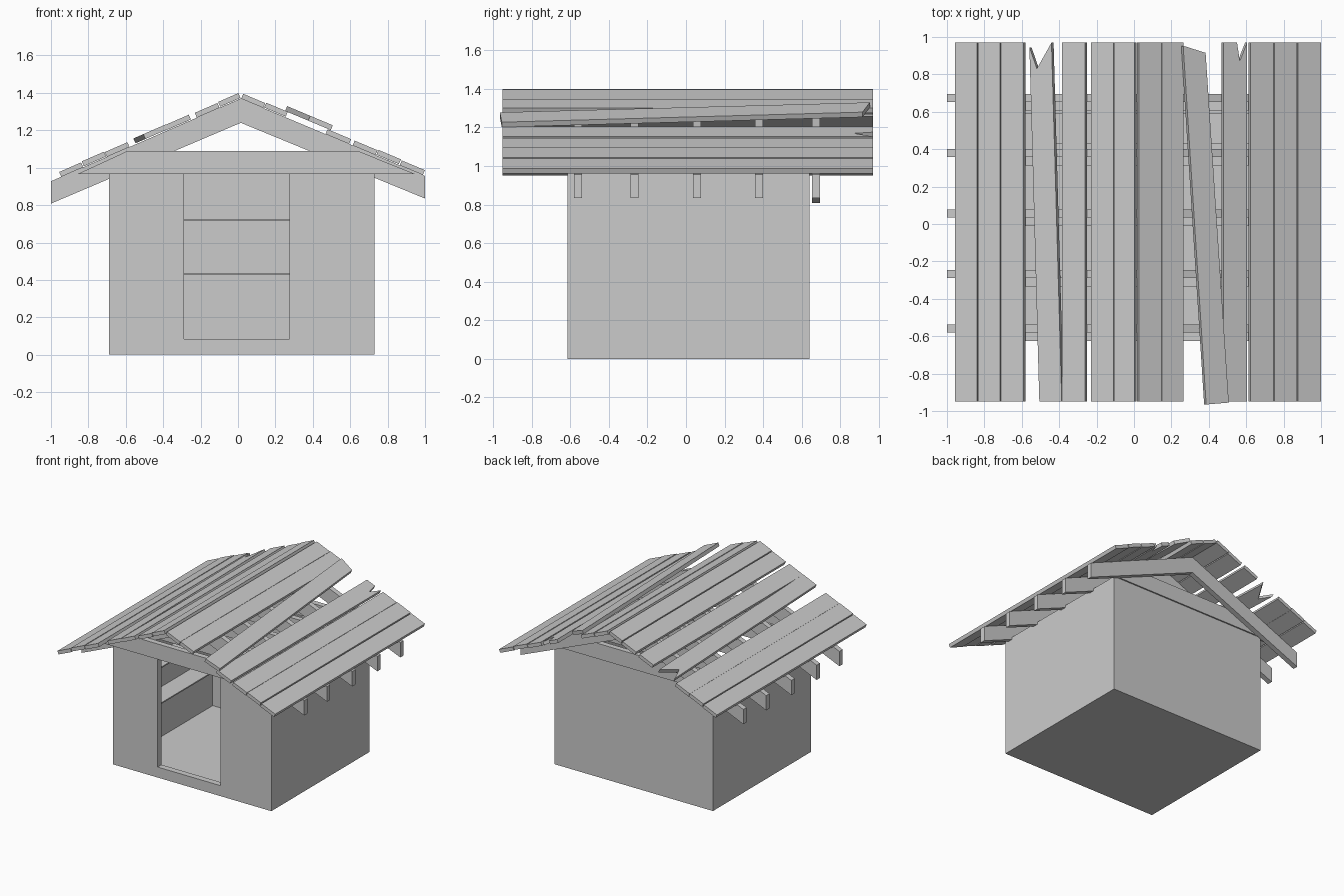
import bpy
import bmesh
from mathutils import Vector

cube = bpy.data.objects.get("Cube")
if cube:
    bpy.data.objects.remove(cube, do_unlink=True)

grey = bpy.data.materials.new("plain_grey")
grey.use_nodes = True
grey.diffuse_color = (0.6, 0.6, 0.6, 1)
grey.node_tree.nodes["Principled BSDF"].inputs["Base Color"].default_value = (0.6, 0.6, 0.6, 1)


def prism(name, points, push):
    """Extrude a flat outline along a vector."""
    bm = bmesh.new()
    face = bm.faces.new([bm.verts.new(p) for p in points])
    extruded = bmesh.ops.extrude_face_region(bm, geom=[face])["geom"]
    verts = [v for v in extruded if isinstance(v, bmesh.types.BMVert)]
    bmesh.ops.translate(bm, verts=verts, vec=push)
    bmesh.ops.recalc_face_normals(bm, faces=bm.faces)
    mesh = bpy.data.meshes.new(name)
    bm.to_mesh(mesh)
    bm.free()
    mesh.materials.append(grey)
    obj = bpy.data.objects.new(name, mesh)
    bpy.context.collection.objects.link(obj)
    return obj


def box(name, x0, x1, y0, y1, z0, z1):
    base = [(x0, y0, z0), (x1, y0, z0), (x1, y1, z0), (x0, y1, z0)]
    return prism(name, base, Vector((0, 0, z1 - z0)))


def cut(obj, cutter):
    mod = obj.modifiers.new("cut", "BOOLEAN")
    mod.operation = "DIFFERENCE"
    mod.solver = "EXACT"
    mod.object = cutter
    bpy.context.view_layer.objects.active = obj
    bpy.ops.object.modifier_apply(modifier=mod.name)
    bpy.data.objects.remove(cutter, do_unlink=True)


# Hollow room, open at the top, with a doorway
LEFT, RIGHT, FRONT, BACK, TOP, WALL = -0.69, 0.73, -0.615, 0.64, 0.965, 0.05
room = box("room_walls", LEFT, RIGHT, FRONT, BACK, 0, TOP)
cut(room, box("room_cutter", LEFT + WALL, RIGHT - WALL, FRONT + WALL, BACK - WALL, 0.03, 1.2))
cut(room, box("door_cutter", -0.29, 0.275, FRONT - 0.1, FRONT + 0.1, 0.085, 1.2))

# Shelves along the back and one side
for z, label in ((0.425, "lower"), (0.715, "upper")):
    x0, x1, y0, y1 = LEFT + WALL, RIGHT - WALL, FRONT + WALL, BACK - WALL
    outline = [(x0, y0), (x0 + 0.16, y0), (x0 + 0.16, y1 - 0.16),
               (x1, y1 - 0.16), (x1, y1), (x0, y1)]
    prism(label + "_shelf", [(x, y, z) for x, y in outline], Vector((0, 0, 0.01)))

# Roof trusses: rafter pairs and tie beams
RIDGE = 0.015
RIDGE_Z = 1.37


def slope_at(x):
    return 0.436 if x < RIDGE else 0.42


def roof_z(x):
    return RIDGE_Z - slope_at(x) * abs(x - RIDGE)


rafter = [(-1, 0.808), (RIDGE, 1.24), (1, 0.835),
          (1, roof_z(1)), (RIDGE, RIDGE_Z), (-1, roof_z(-1))]
tie = [(-0.86, TOP), (0.95, TOP), (0.64, 1.09), (-0.59, 1.09)]
for i, y in enumerate((-0.58, -0.288, 0.036, 0.358, 0.652)):
    prism(f"rafter_pair_{i + 1}", [(x, y, z) for x, z in rafter], Vector((0, 0.042, 0)))
    prism(f"tie_beam_{i + 1}", [(x, y - 0.001, z) for x, z in tie], Vector((0, -0.045, 0)))


# Roof planks laid on the slopes
def plank(name, outline, lift=0.0):
    side = -1 if outline[0][0] < RIDGE else 1
    k = slope_at(outline[0][0])
    normal = Vector((side * k, 0, 1)).normalized()
    points = [(x, y, RIDGE_Z - k * side * (x - RIDGE) + lift) for x, y in outline]
    prism(name, points, normal * 0.028)


Y0, Y1 = -0.95, 0.97
straight = {
    "left": ((-0.945, -0.828), (-0.824, -0.705), (-0.701, -0.58),
             (-0.375, -0.252), (-0.22, -0.099), (-0.095, 0.013)),
    "right": ((0.017, 0.135), (0.14, 0.255), (0.613, 0.735),
              (0.74, 0.86), (0.865, 0.988)),
}
for side, spans in straight.items():
    for i, (a, b) in enumerate(spans):
        plank(f"{side}_plank_{i + 1}", [(a, Y0), (b, Y0), (b, Y1), (a, Y1)], 0.004 * (i % 2))

# Split and crooked planks
plank("split_plank", [(0.468, Y0), (0.594, Y0), (0.594, Y1), (0.555, 0.87), (0.54, Y1), (0.468, Y1)])
plank("crooked_split_plank", [(-0.495, Y0), (-0.375, Y0), (-0.43, Y1), (-0.508, 0.83), (-0.548, 0.945)], 0.006)
plank("crooked_loose_plank", [(0.375, -0.965), (0.496, -0.955), (0.372, 0.915), (0.252, 0.953)], 0.033)
